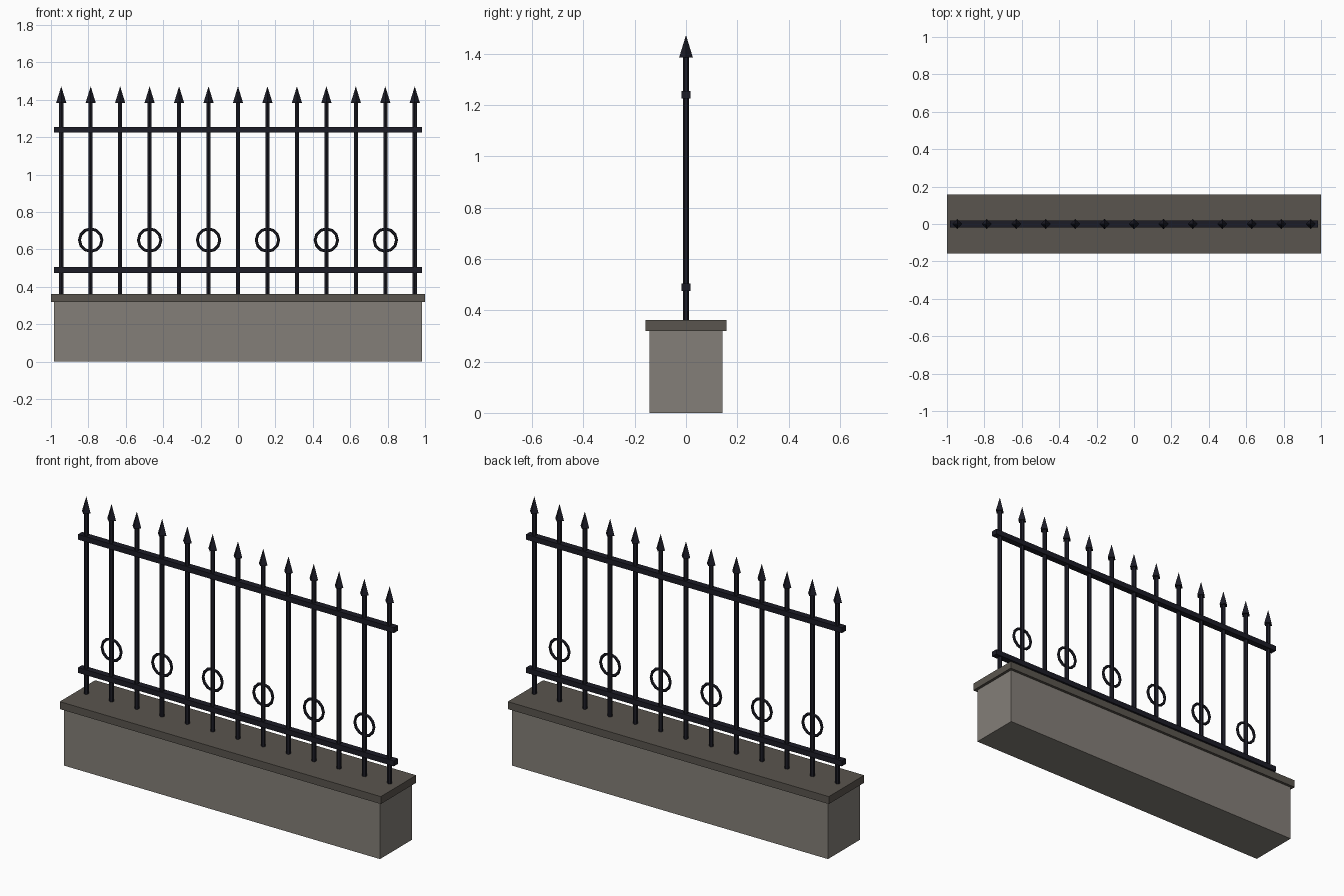
import bpy
import math

cube = bpy.data.objects.get("Cube")
if cube:
    bpy.data.objects.remove(cube, do_unlink=True)


def material(name, srgb):
    linear = [((c / 255 + 0.055) / 1.055) ** 2.4 for c in srgb]
    mat = bpy.data.materials.new(name)
    mat.use_nodes = True
    mat.diffuse_color = (*linear, 1)
    mat.node_tree.nodes["Principled BSDF"].inputs["Base Color"].default_value = (*linear, 1)
    return mat


stone = material("wall stone", (132, 127, 120))
coping = material("coping stone", (90, 85, 78))
iron = material("dark iron", (28, 28, 38))


def finish(name, mat):
    obj = bpy.context.object
    obj.name = name
    obj.data.materials.append(mat)
    return obj


def box(name, width, depth, bottom, top, mat):
    bpy.ops.mesh.primitive_cube_add(size=1, location=(0, 0, (bottom + top) / 2))
    bpy.context.object.scale = (width, depth, top - bottom)
    bpy.ops.object.transform_apply(location=False, rotation=False, scale=True)
    return finish(name, mat)


# Masonry base
WALL_TOP, CAP_TOP = 0.32, 0.362
box("wall", 1.968, 0.284, 0, WALL_TOP, stone)
box("wall_cap", 2.0, 0.315, WALL_TOP, CAP_TOP, coping)

# Horizontal rails
for name, z in (("lower_rail", 0.49), ("upper_rail", 1.24)):
    box(name, 1.968, 0.036, z - 0.015, z + 0.015, iron)

# Upright bars with spear tips, and a ring on every second bar
BARS, SPACING = 13, 0.1575
SPEAR_BASE, SPEAR_TOP = 1.384, 1.472
for i in range(BARS):
    x = (i - (BARS - 1) / 2) * SPACING
    bpy.ops.mesh.primitive_cylinder_add(
        vertices=6, radius=0.0125, depth=SPEAR_BASE - CAP_TOP,
        location=(x, 0, (SPEAR_BASE + CAP_TOP) / 2))
    finish(f"bar_{i + 1}", iron)
    bpy.ops.mesh.primitive_cone_add(
        vertices=4, radius1=0.027, depth=SPEAR_TOP - SPEAR_BASE,
        location=(x, 0, (SPEAR_BASE + SPEAR_TOP) / 2))
    finish(f"spear_tip_{i + 1}", iron)
    if i % 2:
        bpy.ops.mesh.primitive_torus_add(
            major_radius=0.06, minor_radius=0.008, major_segments=12,
            minor_segments=6, location=(x, 0, 0.65),
            rotation=(math.pi / 2, 0, 0))
        finish(f"ring_{i // 2 + 1}", iron)
